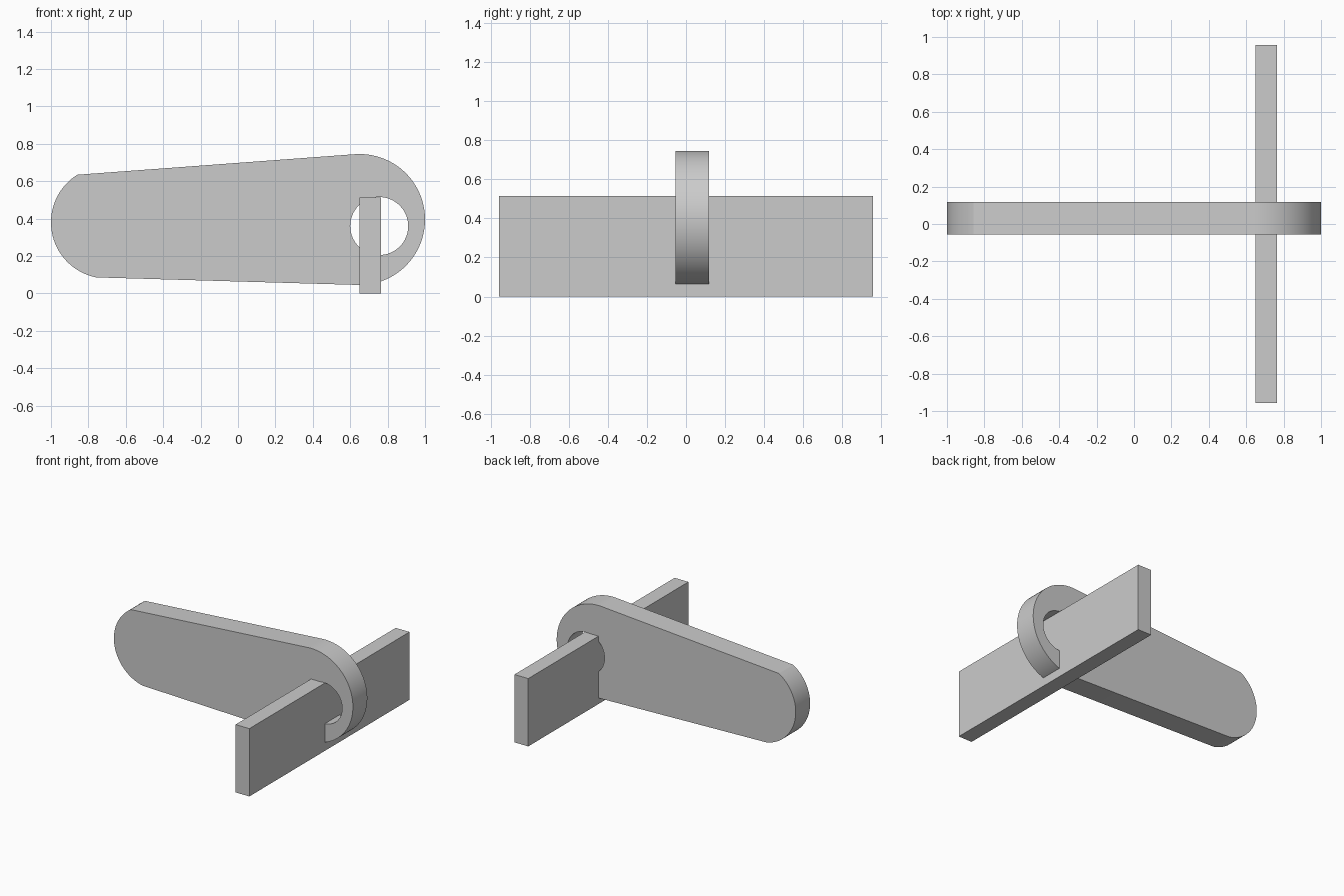
import bpy, bmesh
from math import cos, sin, radians

default = bpy.data.objects.get("Cube")
if default:
    bpy.data.objects.remove(default, do_unlink=True)

grey = bpy.data.materials.new("light_grey")
grey.use_nodes = True
grey.diffuse_color = (0.6, 0.6, 0.6, 1)
grey.node_tree.nodes["Principled BSDF"].inputs["Base Color"].default_value = (0.6, 0.6, 0.6, 1)


def arc(cx, cz, radius, start, end, steps):
    """Points on an arc in the XZ plane, angles in degrees."""
    angles = [radians(start + (end - start) * i / steps) for i in range(steps + 1)]
    return [(cx + radius * cos(a), cz + radius * sin(a)) for a in angles]


def extrude_profile(name, points, y_front, y_back):
    """Solid made by extruding an XZ outline along y."""
    bm = bmesh.new()
    face = bm.faces.new([bm.verts.new((x, y_front, z)) for x, z in points])
    result = bmesh.ops.extrude_face_region(bm, geom=[face])
    moved = [v for v in result["geom"] if isinstance(v, bmesh.types.BMVert)]
    bmesh.ops.translate(bm, verts=moved, vec=(0, y_back - y_front, 0))
    bmesh.ops.recalc_face_normals(bm, faces=bm.faces)
    mesh = bpy.data.meshes.new(name)
    bm.to_mesh(mesh)
    bm.free()
    mesh.materials.append(grey)
    obj = bpy.data.objects.new(name, mesh)
    bpy.context.collection.objects.link(obj)
    return obj


# Tapered lever plate: large round end on +x, smaller round end on -x
outline = arc(0.65, 0.395, 0.35, -90, 94, 48) + arc(-0.70, 0.38, 0.30, 122, 259, 36)
lever = extrude_profile("lever_plate", outline, -0.055, 0.117)

# Round hole through the large end
cutter = extrude_profile("hole_cutter", arc(0.755, 0.36, 0.155, 0, 354.375, 63), -0.3, 0.3)
cutter.hide_render = True
cut = lever.modifiers.new("hole", "BOOLEAN")
cut.operation = "DIFFERENCE"
cut.solver = "EXACT"
cut.object = cutter
bpy.ops.object.select_all(action="DESELECT")
bpy.context.view_layer.objects.active = lever
lever.select_set(True)
bpy.ops.object.modifier_apply(modifier=cut.name)
bpy.data.objects.remove(cutter, do_unlink=True)
bpy.ops.object.shade_smooth_by_angle(angle=radians(20))

# Upright cross bar passing through the hole
extrude_profile("cross_bar", [(0.65, 0), (0.765, 0), (0.765, 0.513), (0.65, 0.513)], -0.957, 0.957)
